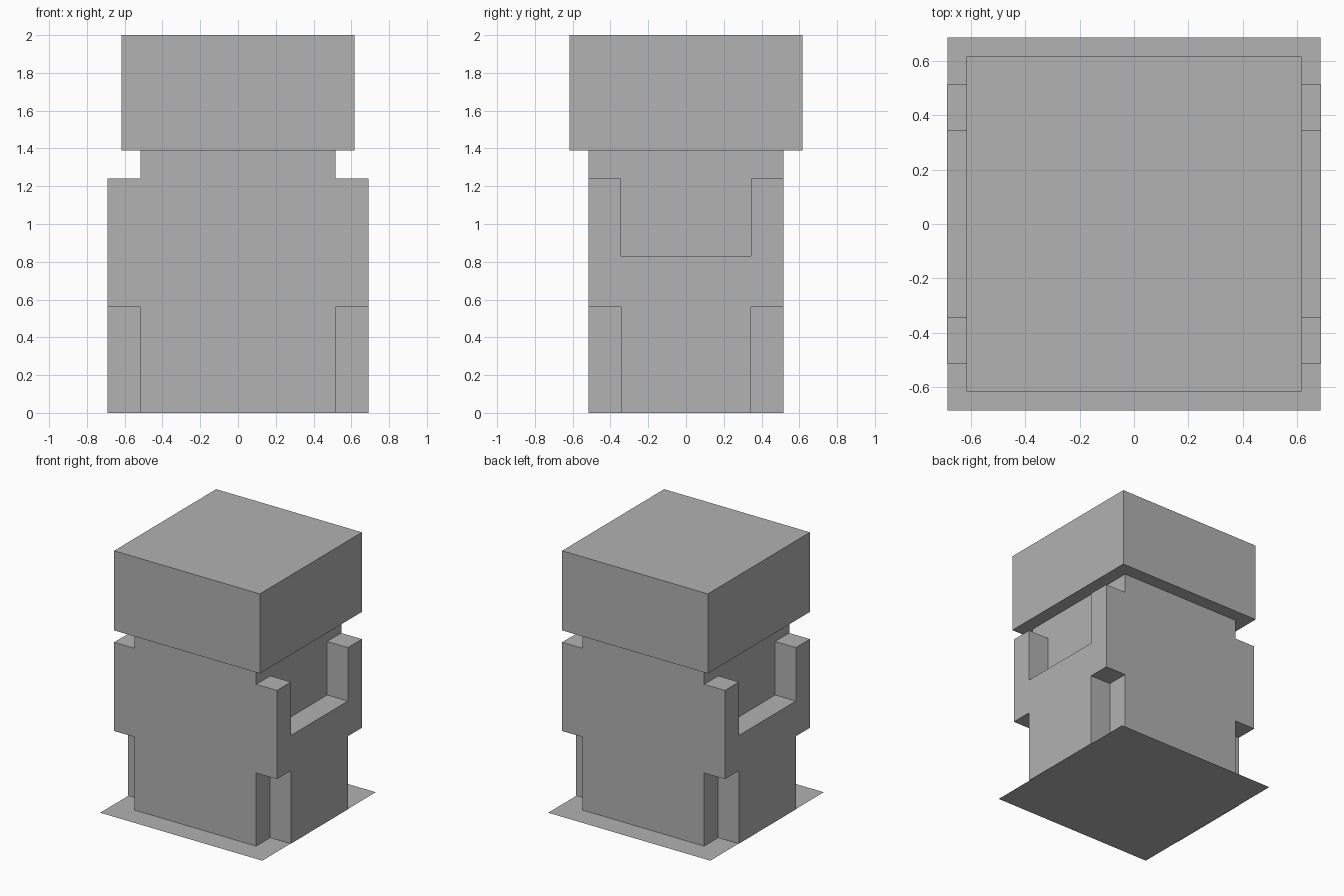
import bpy
import bmesh
from mathutils import Matrix, Vector

cube = bpy.data.objects.get("Cube")
if cube:
    bpy.data.objects.remove(cube, do_unlink=True)

# One plain grey for everything
grey = bpy.data.materials.new("plain grey")
grey.use_nodes = True
colour = (0.445, 0.445, 0.445, 1)
grey.diffuse_color = colour
grey.node_tree.nodes["Principled BSDF"].inputs["Base Color"].default_value = colour

HALF = 0.515      # half width of the body
OUTER = 0.69      # outer face of the side panels
INNER = 0.345     # half width of the panel notches
NECK = 1.39       # where the top block starts


def finish(name, bm):
    mesh = bpy.data.meshes.new(name)
    bm.to_mesh(mesh)
    bm.free()
    mesh.materials.append(grey)
    obj = bpy.data.objects.new(name, mesh)
    bpy.context.collection.objects.link(obj)
    return obj


def drop_faces(bm, test):
    """Remove hidden faces where parts meet."""
    faces = [f for f in bm.faces if test(f.calc_center_median())]
    bmesh.ops.delete(bm, geom=faces, context="FACES")


def block(name, half, low, high):
    bm = bmesh.new()
    matrix = (Matrix.Translation((0, 0, (low + high) / 2))
              @ Matrix.Diagonal((2 * half, 2 * half, high - low, 1)))
    bmesh.ops.create_cube(bm, size=1, matrix=matrix)
    drop_faces(bm, lambda c: c.z < 0.001)
    return finish(name, bm)


def side_panel(name, side):
    # Half outline in (y, z), mirrored across the middle
    half = [(INNER, 0), (INNER, 0.56), (HALF, 0.56),
            (HALF, 1.24), (INNER, 1.24), (INNER, 0.83)]
    outline = half + [(-y, z) for y, z in reversed(half)]
    bm = bmesh.new()
    face = bm.faces.new([bm.verts.new((side * HALF, y, z)) for y, z in outline])
    grown = bmesh.ops.extrude_face_region(bm, geom=[face], use_keep_orig=True)
    verts = [v for v in grown["geom"] if isinstance(v, bmesh.types.BMVert)]
    bmesh.ops.translate(bm, verts=verts, vec=Vector((side * (OUTER - HALF), 0, 0)))
    bmesh.ops.recalc_face_normals(bm, faces=bm.faces)
    drop_faces(bm, lambda c: c.z < 0.001 or abs(c.x) < HALF + 0.001)
    return finish(name, bm)


# Body and the wider block on top
block("body", HALF, 0, NECK)
block("top_block", 0.618, NECK, 2)

# Notched panels on both sides
side_panel("left_panel", 1)
side_panel("right_panel", -1)

# Flat base sheet, facing down
bm = bmesh.new()
bmesh.ops.create_grid(bm, x_segments=1, y_segments=1, size=0.687)
bmesh.ops.reverse_faces(bm, faces=bm.faces)
finish("base_sheet", bm)
